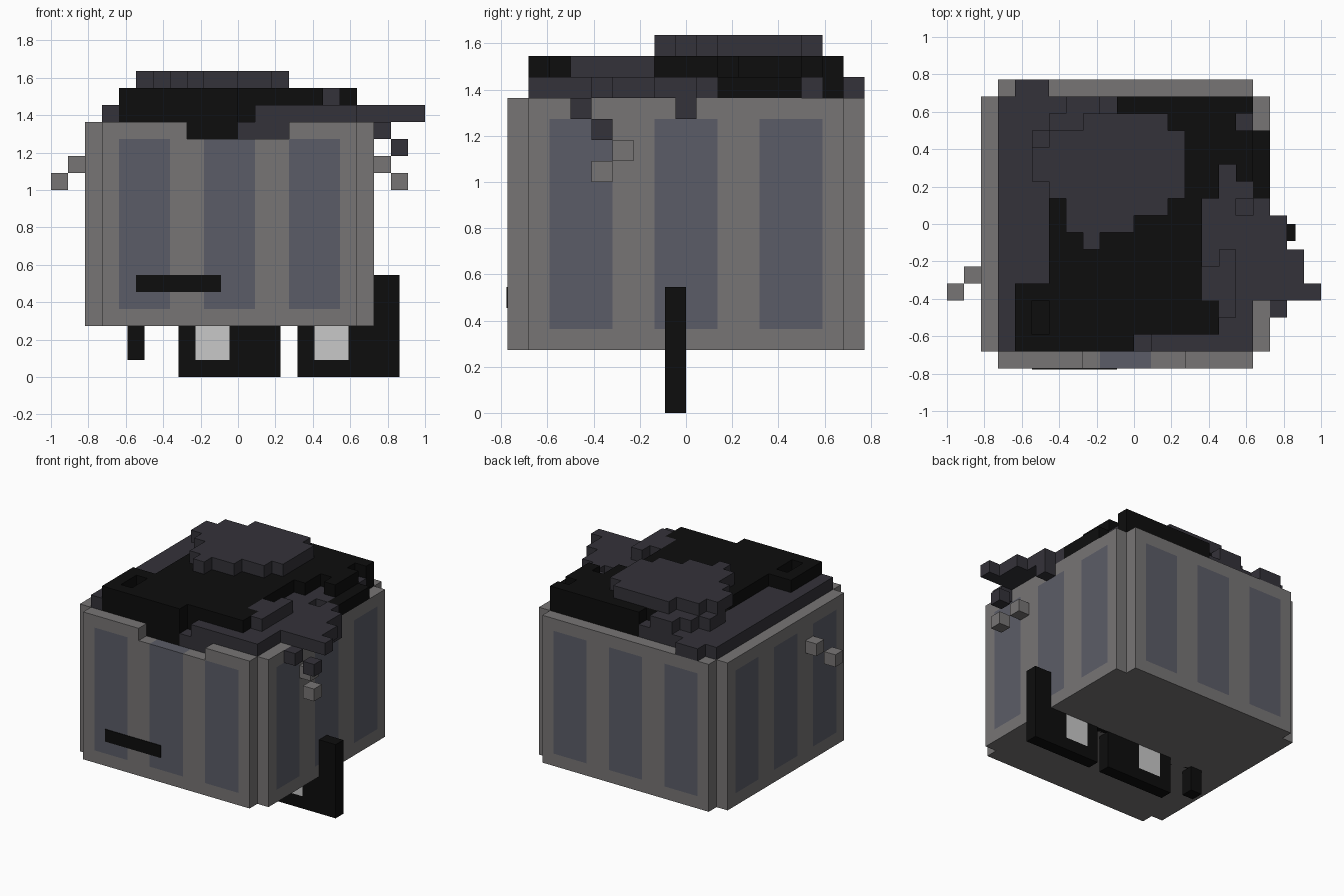
import bpy, bmesh

if "Cube" in bpy.data.objects:
    bpy.data.objects.remove(bpy.data.objects["Cube"])

U = 1 / 11          # block size
MATS = {}
for name, col in {
    "grey": (0.185, 0.178, 0.178), "slate": (0.105, 0.108, 0.136),
    "charcoal": (0.034, 0.032, 0.041), "black": (0.004, 0.004, 0.004),
    "white": (0.58, 0.58, 0.58),
}.items():
    m = bpy.data.materials.new(name)
    m.diffuse_color = (*col, 1)
    m.use_nodes = True
    m.node_tree.nodes["Principled BSDF"].inputs["Base Color"].default_value = m.diffuse_color
    MATS[name] = m

PARTS = {"bin_body": "grey", "side_stripes": "slate", "loose_bits": "grey",
         "dark_heap": "charcoal", "black_heap": "black"}
grid = {}


def fill(part, k0, k1, *rects):
    """Fill blocks for rectangles (i0, i1, j0, j1); part None clears them."""
    for i0, i1, j0, j1 in rects:
        for i in range(i0, i1):
            for j in range(j0, j1):
                for k in range(k0, k1):
                    if part:
                        grid[i, j, k] = part
                    else:
                        grid.pop((i, j, k), None)


def finish(bm, name, mat):
    me = bpy.data.meshes.new(name)
    bm.to_mesh(me)
    bm.free()
    me.materials.append(MATS[mat])
    ob = bpy.data.objects.new(name, me)
    bpy.context.collection.objects.link(ob)


def boxes(name, mat, *bounds):
    """One object made of boxes (x0, x1, y0, y1, z0, z1) in block units."""
    bm = bmesh.new()
    for x0, x1, y0, y1, z0, z1 in bounds:
        vs = bmesh.ops.create_cube(bm, size=1)["verts"]
        for v in vs:
            v.co = ((x0 if v.co.x < 0 else x1) * U,
                    (y0 if v.co.y < 0 else y1) * U,
                    (z0 if v.co.z < 0 else z1) * U)
    finish(bm, name, mat)


# Bin body with stepped corners
fill("bin_body", 3, 15, (-9, 8, 1, 16), (-8, 7, 0, 17))

# Three stripes on every side
for i in (-7, -2, 3):
    fill("side_stripes", 4, 14, (i, i + 3, 0, 1), (i, i + 3, 16, 17))
for j in (2, 7, 12):
    fill("side_stripes", 4, 14, (-9, -8, j, j + 3), (7, 8, j, j + 3))

# Notch in the front rim, heap showing behind it
fill(None, 14, 15, (-3, 3, 0, 1))
fill("black_heap", 14, 15, (-3, 0, 1, 2))
fill("dark_heap", 14, 15, (0, 3, 1, 2), (6, 7, 9, 10))

# First heap layer
fill("black_heap", 15, 16, (-5, 7, 2, 16), (-7, 0, 1, 5), (7, 8, 10, 14))
fill("dark_heap", 15, 16, (-8, -7, 1, 16), (-7, -5, 5, 17), (-7, -1, 14, 16),
     (1, 7, 1, 2), (4, 8, 4, 10), (5, 7, 2, 4), (5, 6, 10, 12), (6, 7, 10, 11),
     (6, 7, 14, 15), (8, 9, 4, 9), (9, 10, 4, 7), (10, 11, 4, 5))
fill(None, 15, 16, (6, 7, 9, 10))

# Second heap layer
fill("black_heap", 16, 17, (-5, 4, 2, 15), (-1, 7, 10, 16), (-7, 0, 1, 2),
     (-7, -6, 1, 5), (-7, -5, 4, 5), (4, 5, 2, 4))
fill(None, 16, 17, (5, 6, 10, 12), (6, 7, 10, 11), (6, 7, 14, 15), (-5, -4, 10, 12))
fill("dark_heap", 16, 17, (5, 6, 3, 7), (4, 5, 4, 6), (-6, -4, 12, 14),
     (-5, -3, 14, 15), (-4, -2, 14, 16))

# Top mound
fill("dark_heap", 17, 18, (-3, 2, 14, 15), (-5, 3, 10, 14), (-6, -5, 11, 13),
     (-4, 2, 9, 10), (-4, 0, 8, 9), (-3, -2, 7, 8))

# Spilling pieces on the right and loose bits on both sides
fill("dark_heap", 14, 15, (8, 9, 3, 4), (8, 9, 8, 9))
fill("dark_heap", 13, 14, (9, 10, 4, 5))
fill("loose_bits", 12, 13, (8, 9, 5, 6), (-10, -9, 5, 6))
fill("loose_bits", 11, 12, (9, 10, 4, 5), (-11, -10, 4, 5))

# Turn the blocks into meshes, keeping outer faces only
for part, mat in PARTS.items():
    bm = bmesh.new()
    for cell, p in grid.items():
        if p != part:
            continue
        for a in range(3):
            for s in (0, 1):
                nb = list(cell)
                nb[a] += 2 * s - 1
                if tuple(nb) in grid:
                    continue
                b, c = (a + 1) % 3, (a + 2) % 3
                ring = []
                for db, dc in ((0, 0), (1, 0), (1, 1), (0, 1)):
                    q = list(cell)
                    q[a] += s
                    q[b] += db
                    q[c] += dc
                    ring.append(bm.verts.new((q[0] * U, (q[1] - 8.5) * U, q[2] * U)))
                bm.faces.new(ring if s else ring[::-1])
    bmesh.ops.remove_doubles(bm, verts=bm.verts, dist=1e-4)
    bmesh.ops.dissolve_limit(bm, angle_limit=0.01, verts=bm.verts, edges=bm.edges)
    finish(bm, part, mat)

# Mouth plate on the front
boxes("mouth", "black", (-6, -1, -8.56, -8.5, 5, 6))

# Square glasses poking out under the bin
frame, white = [], []
for x in (-3.5, 3.5):
    frame += [(x, x + 6, -1, 0, 0, 1), (x, x + 6, -1, 0, 5, 6),
              (x, x + 1, -1, 0, 1, 5), (x + 3, x + 6, -1, 0, 1, 5)]
    white.append((x + 1, x + 3, -1, 0, 1, 5))
frame += [(2.5, 3.5, -1, 0, 3, 4), (-6.5, -3.5, -1, 0, 3, 4), (-6.5, -5.5, -1, 0, 1, 3)]
boxes("glasses_frame", "black", *frame)
boxes("glasses_lenses", "white", *white)
